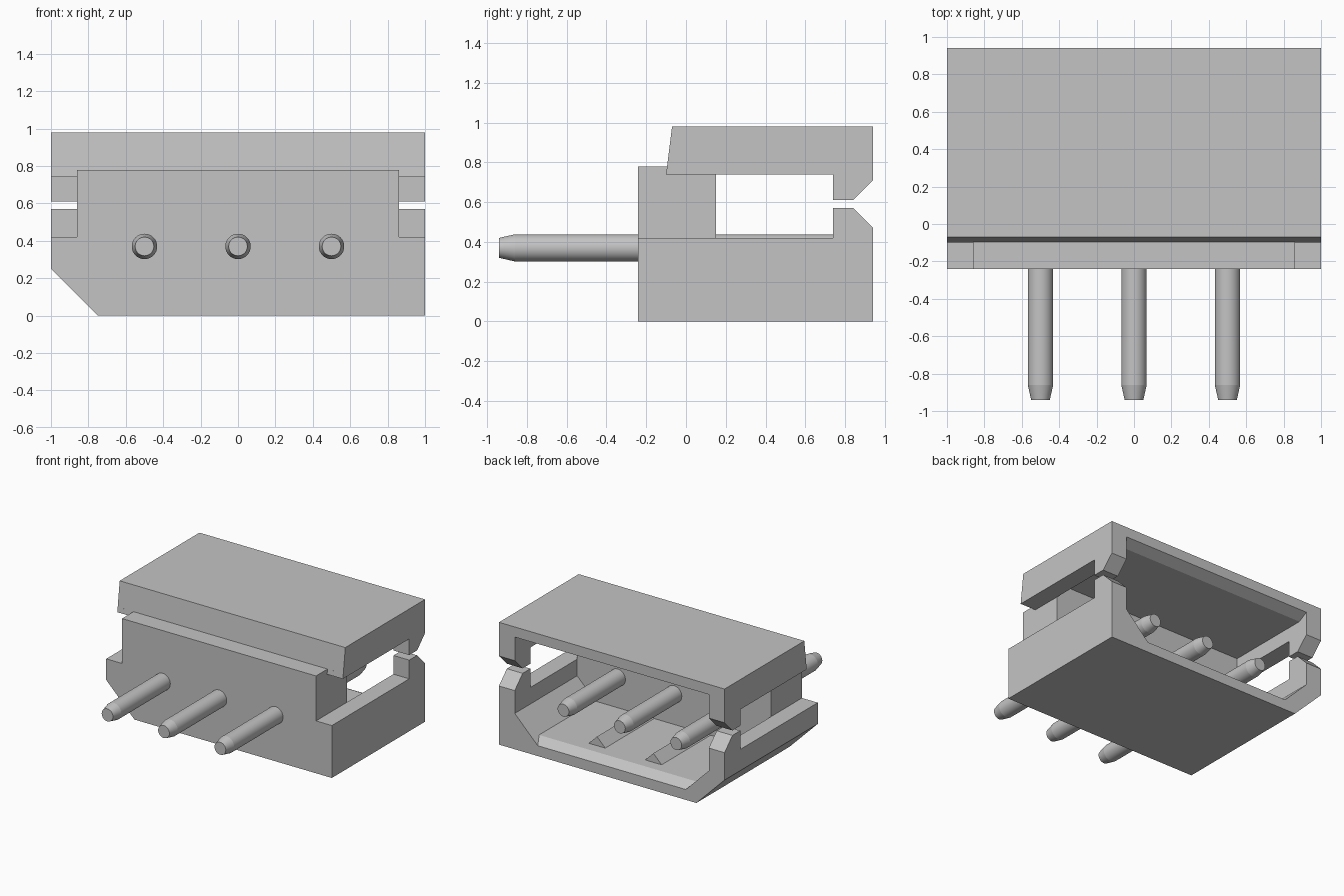
import bpy, bmesh, math

cube = bpy.data.objects.get("Cube")
if cube:
    bpy.data.objects.remove(cube, do_unlink=True)

grey = bpy.data.materials.new("neutral_grey")
grey.use_nodes = True
COLOUR = (0.55, 0.55, 0.55, 1)
grey.diffuse_color = COLOUR
grey.node_tree.nodes["Principled BSDF"].inputs["Base Color"].default_value = COLOUR


def loft(name, rings):
    """Solid through matching rings of points, capped at both ends."""
    bm = bmesh.new()
    loops = [[bm.verts.new(p) for p in ring] for ring in rings]
    n = len(loops[0])
    for a, b in zip(loops, loops[1:]):
        for i in range(n):
            j = (i + 1) % n
            bm.faces.new((a[i], a[j], b[j], b[i]))
    bm.faces.new(loops[0])
    bm.faces.new(loops[-1])
    bmesh.ops.recalc_face_normals(bm, faces=bm.faces)
    mesh = bpy.data.meshes.new(name)
    bm.to_mesh(mesh)
    bm.free()
    mesh.materials.append(grey)
    obj = bpy.data.objects.new(name, mesh)
    bpy.context.collection.objects.link(obj)
    return obj


def along_x(name, yz, x0, x1):
    return loft(name, [[(x, y, z) for y, z in yz] for x in (x0, x1)])


def along_y(name, xz, y0, y1):
    return loft(name, [[(x, y, z) for x, z in xz] for y in (y0, y1)])


def cut(target, cutter):
    mod = target.modifiers.new("cut", "BOOLEAN")
    mod.operation = "DIFFERENCE"
    mod.solver = "EXACT"
    mod.object = cutter
    with bpy.context.temp_override(object=target, active_object=target):
        bpy.ops.object.modifier_apply(modifier=mod.name)
    bpy.data.objects.remove(cutter, do_unlink=True)


# Housing: side outline with the slanted front edge of the roof
housing = along_x("housing", [(-.24, 0), (.94, 0), (.94, .98), (-.07, .98),
                              (-.095, .78), (-.24, .78)], -1, 1)

# Keying bevel along one lower edge
cut(housing, along_y("bevel_cutter", [(-1.1, .35), (-.65, -.1), (-1.1, -.1)], -1, 1.2))


# Cavity open at the back, with a flared mouth above and below
def cavity_ring(y, flare):
    half = [(.86, .855 + flare), (.86, .287), (.7 - flare, .127 - flare)]
    return [(x, y, z) for x, z in half] + [(-x, y, z) for x, z in reversed(half)]


cut(housing, loft("cavity_cutter", [cavity_ring(.15, 0), cavity_ring(.86, 0),
                                    cavity_ring(.98, .066)]))

# Side windows, front notches and the split rear posts
window = [(-.3, .42), (.74, .42), (.74, .57), (.84, .57), (1, .41), (1, .77),
          (.84, .61), (.74, .61), (.74, .74), (-.1, .74), (-.094, .79), (-.3, .79)]
for side in (-1, 1):
    cut(housing, along_x("window_cutter", window, side * .86, side * 1.1))

# Small ridges on the cavity floor
for side, label in ((1, "left"), (-1, "right")):
    ridge = along_y("floor_ridge_" + label, [(-.08, .12), (.08, .12), (0, .2)], .14, .77)
    ridge.location.x = side * .25

# Round contact pins with tapered ends
SIDES = 32
for label, x in (("left", .5), ("middle", 0), ("right", -.5)):
    rings = []
    for y, r in ((-.94, .05), (-.86, .068), (.76, .068), (.84, .05)):
        rings.append([(x + r * math.cos(math.tau * i / SIDES), y,
                       .37 + r * math.sin(math.tau * i / SIDES)) for i in range(SIDES)])
    pin = loft("pin_" + label, rings)
    bpy.ops.object.select_all(action="DESELECT")
    pin.select_set(True)
    bpy.context.view_layer.objects.active = pin
    bpy.ops.object.shade_smooth_by_angle(angle=math.radians(12))
